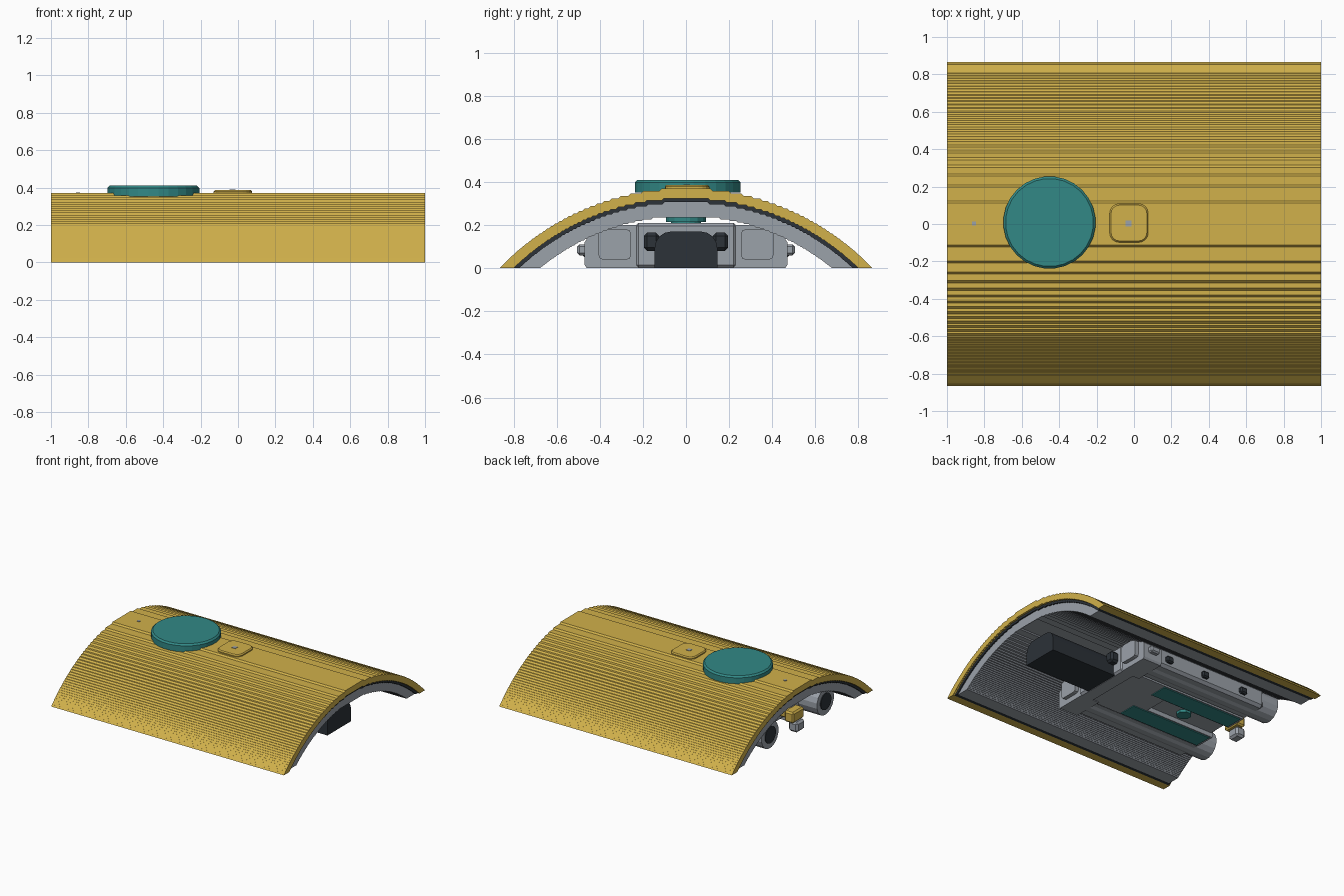
import bpy, bmesh, math

if "Cube" in bpy.data.objects:
    bpy.data.objects.remove(bpy.data.objects["Cube"])


def material(name, rgb):
    m = bpy.data.materials.new(name)
    m.diffuse_color = (*rgb, 1)
    m.use_nodes = True
    m.node_tree.nodes["Principled BSDF"].inputs["Base Color"].default_value = m.diffuse_color
    return m


GOLD = material("gold", (0.64, 0.44, 0.07))
DARK = material("charcoal", (0.025, 0.032, 0.04))
GREY = material("grey", (0.33, 0.36, 0.40))
TEAL = material("teal", (0.032, 0.25, 0.24))


def finish(name, bm, mat):
    bmesh.ops.recalc_face_normals(bm, faces=bm.faces)
    me = bpy.data.meshes.new(name)
    bm.to_mesh(me)
    bm.free()
    me.materials.append(mat)
    ob = bpy.data.objects.new(name, me)
    bpy.context.collection.objects.link(ob)
    return ob


def box(name, x, y, z, mat, bevel=0.0):
    """Box between (min, max) pairs, with optional chamfer."""
    bm = bmesh.new()
    bmesh.ops.create_cube(bm, size=1)
    for v in bm.verts:
        for i, (lo, hi) in enumerate((x, y, z)):
            v.co[i] = (lo + hi) / 2 + v.co[i] * (hi - lo)
    if bevel:
        bmesh.ops.bevel(bm, geom=bm.edges[:], offset=bevel, segments=1, affect='EDGES')
    return finish(name, bm, mat)


def extrude_x(name, profile, x0, x1, mat):
    """Sweep a closed (y, z) outline along x."""
    bm = bmesh.new()
    a = [bm.verts.new((x0, y, z)) for y, z in profile]
    b = [bm.verts.new((x1, y, z)) for y, z in profile]
    n = len(profile)
    for i in range(n):
        j = (i + 1) % n
        bm.faces.new((a[i], a[j], b[j], b[i]))
    bm.faces.new(a)
    bm.faces.new(b)
    bmesh.ops.triangulate(bm, faces=[f for f in bm.faces if len(f.verts) > 4])
    return finish(name, bm, mat)


def extrude_z(name, outline, z0, z1, mat, chamfer=0.0):
    """Raise an (x, y) outline, with a chamfered top rim."""
    bm = bmesh.new()
    cx = sum(p[0] for p in outline) / len(outline)
    cy = sum(p[1] for p in outline) / len(outline)
    rings = []
    for z, d in ((z0, 0), (z1 - chamfer, 0), (z1, chamfer)):
        ring = []
        for x, y in outline:
            r = math.hypot(x - cx, y - cy)
            k = (r - d) / r
            ring.append(bm.verts.new((cx + (x - cx) * k, cy + (y - cy) * k, z)))
        rings.append(ring)
    n = len(outline)
    for lo, hi in zip(rings, rings[1:]):
        for i in range(n):
            bm.faces.new((lo[i], lo[(i + 1) % n], hi[(i + 1) % n], hi[i]))
    bm.faces.new(rings[0])
    bm.faces.new(rings[-1])
    return finish(name, bm, mat)


def circle(cx, cy, r, n):
    return [(cx + r * math.cos(math.tau * (i + .5) / n),
             cy + r * math.sin(math.tau * (i + .5) / n)) for i in range(n)]


def rounded(cx, cy, hx, hy, r, seg=4):
    pts = []
    for q, (sx, sy) in enumerate(((1, 1), (-1, 1), (-1, -1), (1, -1))):
        for i in range(seg + 1):
            a = math.pi / 2 * (q + i / seg)
            pts.append((cx + sx * (hx - r) + r * math.cos(a),
                        cy + sy * (hy - r) + r * math.sin(a)))
    return pts


# Terraced arch: flat treads joined by 45 degree risers
AXIS_Z = -0.826


def arch(radius, steps=32):
    h = (radius + AXIS_Z) / steps
    half = []
    for k in range(steps):
        z = (steps - k) * h
        y = math.sqrt(radius ** 2 - (z - h / 2 - AXIS_Z) ** 2)
        inner = y - h / 2
        if half:
            inner = max(inner, half[-1][0] + 0.0004)
        half += [(inner, z), (max(y + h / 2, inner + 0.0004), z - h)]
    half[-1] = (half[-1][0], 0.0)
    return [(-y, z) for y, z in reversed(half)] + half


def shell(name, r_out, r_in, x0, x1, mat):
    extrude_x(name, arch(r_out) + arch(r_in)[::-1], x0, x1, mat)


shell("outer_shell", 1.196, 1.150, -1.0, 1.0, GOLD)
shell("middle_layer", 1.150, 1.132, -0.985, 0.985, DARK)
shell("inner_liner", 1.132, 1.068, -0.975, 0.975, GREY)

# Roof cap, pad and pins
extrude_z("roof_disc", circle(-0.452, 0.008, 0.247, 28), 0.352, 0.41, TEAL, 0.012)
extrude_z("disc_stem", circle(-0.452, 0.0, 0.07, 16), 0.18, 0.352, TEAL)
extrude_z("stem_flange", circle(-0.452, 0.0, 0.095, 16), 0.215, 0.24, TEAL)
extrude_z("roof_pad", rounded(-0.027, 0.005, 0.103, 0.103, 0.05), 0.36, 0.386, GOLD, 0.008)
extrude_z("pad_pin", circle(-0.03, 0.003, 0.022, 4), 0.38, 0.389, GREY)
extrude_z("roof_pin", circle(-0.855, 0.003, 0.014, 4), 0.36, 0.374, GREY)

# Central housing with open recess underneath
box("housing", (-0.80, 0.28), (-0.25, 0.25), (0.04, 0.185), GREY, 0.012)
box("belly_plate", (-0.20, 0.30), (-0.25, 0.25), (0.006, 0.05), GREY)
box("bulkhead", (0.18, 0.31), (-0.235, 0.235), (0.0, 0.21), GREY, 0.015)
extrude_z("belly_button", circle(-0.46, 0.0, 0.055, 8), 0.02, 0.05, TEAL)

# Under-slung pod
pod = [(y, z) for y, z in rounded(0, 0.03, 0.145, 0.14, 0.075) if z > 0.03]
pod = [(0.145, 0.0)] + pod + [(-0.145, 0.0)]
extrude_x("pod", pod, 0.30, 0.87, DARK)

# Parts repeated on both sides
for s, side in ((1, "back"), (-1, "front")):
    def span(a, b):
        return tuple(sorted((s * a, s * b)))

    box(side + "_rail", (-0.80, -0.19), span(0.09, 0.25), (0.006, 0.05), GREY)
    box(side + "_strip", (-0.78, -0.08), span(0.10, 0.24), (0.0, 0.008), TEAL)
    box(side + "_lug", (0.29, 0.37), span(0.125, 0.195), (0.08, 0.165), DARK, 0.015)

    # Wing block with raised panel
    wing = [(s * y, z) for y, z in
            ((0.22, 0.0), (0.46, 0.0), (0.47, 0.015), (0.47, 0.12), (0.42, 0.20), (0.22, 0.20))]
    extrude_x(side + "_wing", wing, 0.14, 0.30, GREY)
    panel = rounded(s * 0.33 - 0.0, 0.11, 0.075, 0.07, 0.02, 2)
    extrude_x(side + "_panel", panel, 0.29, 0.33, GREY)
    box(side + "_wing_knob", (0.18, 0.26), span(0.46, 0.505), (0.06, 0.11), GREY, 0.01)

    # Long side tube with a dark bore
    extrude_x(side + "_tube", circle(s * 0.34, 0.105, 0.105, 16), -0.96, 0.16, GREY)
    extrude_x(side + "_bore", circle(s * 0.34, 0.105, 0.065, 16), -0.966, -0.94, DARK)
    box(side + "_tube_casing", (-0.82, 0.16), span(0.24, 0.455), (0.012, 0.17), GREY, 0.02)
    for i, x in enumerate((-0.62, -0.27, 0.06)):
        box(f"{side}_knob_{i}", (x - 0.03, x + 0.03), span(0.44, 0.48), (0.05, 0.10), DARK, 0.01)

# End latch
box("latch_arm", (-0.92, -0.78), (-0.045, 0.045), (0.10, 0.15), GOLD, 0.01)
box("latch_bracket", (-0.97, -0.89), (-0.07, 0.07), (0.085, 0.17), GOLD, 0.012)
box("latch_hook", (-0.99, -0.91), (-0.05, 0.05), (0.01, 0.09), GREY, 0.015)
